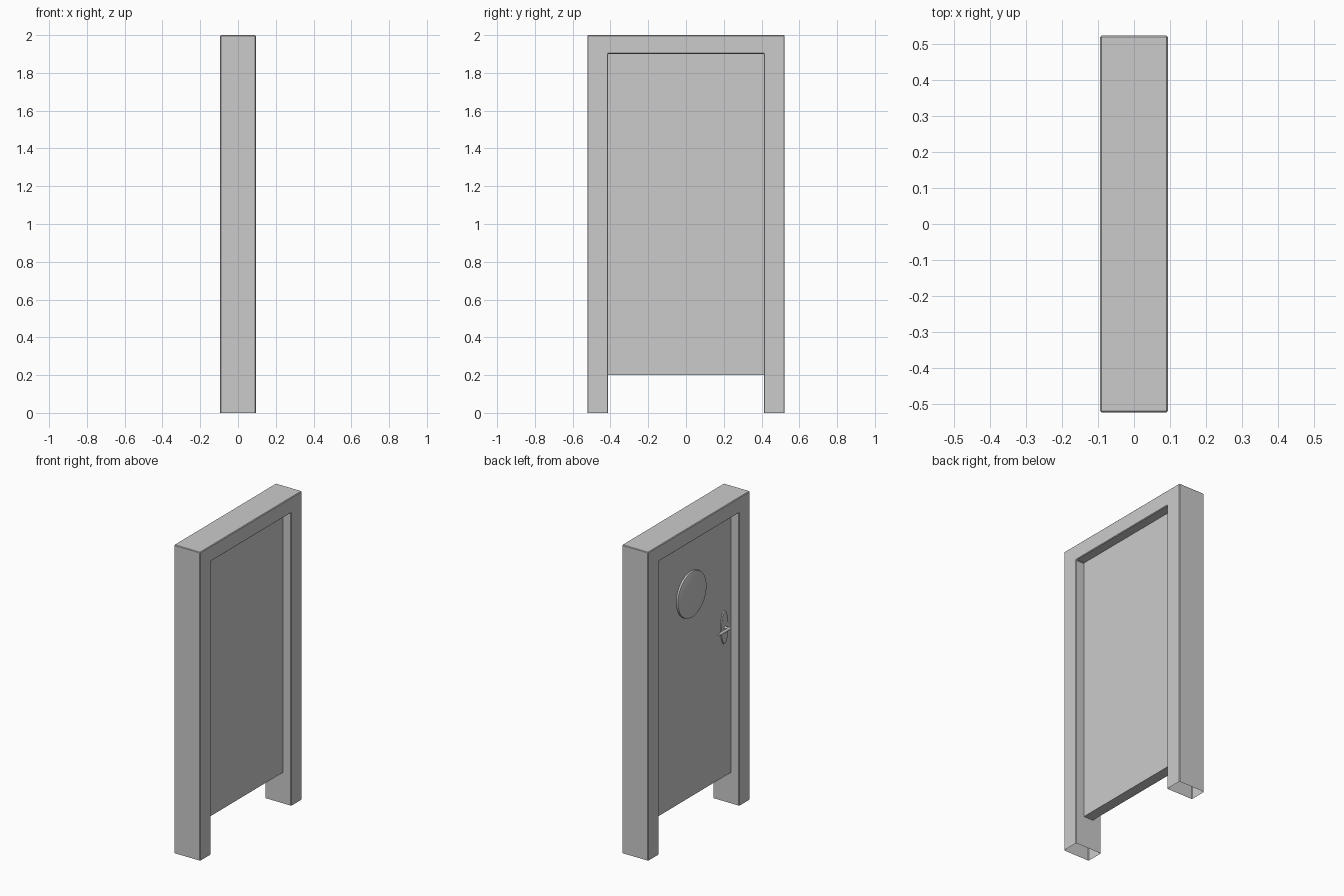
import bpy, bmesh, math
from mathutils import Matrix, Vector

if "Cube" in bpy.data.objects:
    bpy.data.objects.remove(bpy.data.objects["Cube"])

FRAME_X = 0.094      # half depth of the frame
DOOR_X = 0.034       # half thickness of the door leaf


def finish(name, bm, smooth=False):
    bmesh.ops.recalc_face_normals(bm, faces=bm.faces)
    me = bpy.data.meshes.new(name)
    bm.to_mesh(me)
    bm.free()
    ob = bpy.data.objects.new(name, me)
    bpy.context.collection.objects.link(ob)
    if smooth:
        bpy.context.view_layer.objects.active = ob
        ob.select_set(True)
        bpy.ops.object.shade_smooth_by_angle(angle=math.radians(35))
        ob.select_set(False)
    return ob


def extrude_profile(profile, x0, x1):
    """Extrude a closed (y, z) outline along x."""
    bm = bmesh.new()
    face = bm.faces.new([bm.verts.new((x0, y, z)) for y, z in profile])
    res = bmesh.ops.extrude_face_region(bm, geom=[face])
    verts = [v for v in res["geom"] if isinstance(v, bmesh.types.BMVert)]
    bmesh.ops.translate(bm, verts=verts, vec=(x1 - x0, 0, 0))
    bmesh.ops.recalc_face_normals(bm, faces=bm.faces)
    return bm


def disc(y, z, ry, rz, x0, x1, n, inset=0.0):
    """Elliptic plate standing off the door towards -x."""
    pts = [(y + ry * math.cos(2 * math.pi * i / n),
            z + rz * math.sin(2 * math.pi * i / n)) for i in range(n)]
    bm = extrude_profile(pts, x0, x1)
    if inset:
        rim = [e for e in bm.edges if all(abs(v.co.x - x1) < 1e-6 for v in e.verts)]
        bmesh.ops.bevel(bm, geom=rim, offset=inset, segments=2,
                        profile=0.5, affect='EDGES')
    return bm


def rod(bm, a, b, r):
    a, b = Vector(a), Vector(b)
    rot = (b - a).to_track_quat('Z', 'Y').to_matrix().to_4x4()
    bmesh.ops.create_cone(bm, cap_ends=True, segments=16, radius1=r, radius2=r,
                          depth=(b - a).length,
                          matrix=Matrix.Translation((a + b) / 2) @ rot)


# Door frame: upside-down U, open at the feet, softened edges
outline = [(-0.522, 0), (-0.522, 2), (0.522, 2), (0.522, 0),
           (0.412, 0), (0.412, 1.9), (-0.412, 1.9), (-0.412, 0)]
bm = extrude_profile(outline, -FRAME_X, FRAME_X)
feet = [f for f in bm.faces if all(v.co.z < 1e-6 for v in f.verts)]
bmesh.ops.delete(bm, geom=feet, context='FACES')
edges = [e for e in bm.edges if not e.is_boundary]
bmesh.ops.bevel(bm, geom=edges, offset=0.004, segments=1, affect='EDGES')
finish("door_frame", bm)

# Door leaf with a gap beneath
bm = extrude_profile([(-0.412, 0.2), (0.412, 0.2), (0.412, 1.902), (-0.412, 1.902)],
                     -DOOR_X, DOOR_X)
finish("door_leaf", bm)

# Round window and oval handle plate on the -x side
finish("round_window", disc(0, 1.515, 0.148, 0.148, -DOOR_X, -DOOR_X - 0.012, 48, 0.005), True)
finish("handle_plate", disc(-0.34, 1.17, 0.036, 0.107, -DOOR_X, -DOOR_X - 0.008, 32, 0.003), True)

# Lever handle: short stem and sideways grip
bm = bmesh.new()
tip = -DOOR_X - 0.038
rod(bm, (-DOOR_X, -0.34, 1.17), (tip, -0.34, 1.17), 0.009)
rod(bm, (tip, -0.349, 1.17), (tip, -0.235, 1.17), 0.009)
finish("lever_handle", bm, True)
